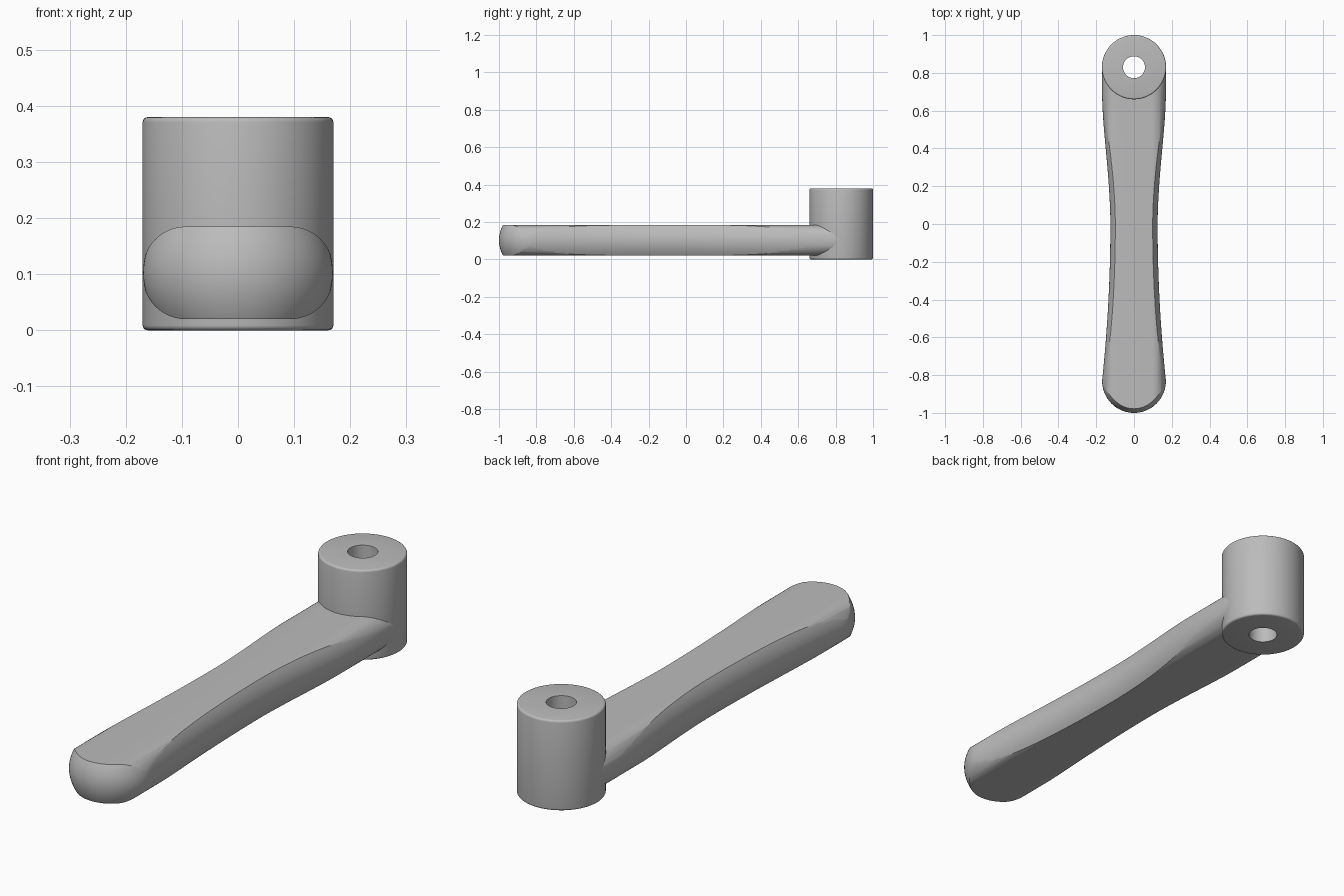
import bpy, bmesh, math
from mathutils import Vector

if "Cube" in bpy.data.objects:
    bpy.data.objects.remove(bpy.data.objects["Cube"])

R = 0.17                       # hub and grip-end radius
HUB_Y, TIP_Y = 0.83, -0.83     # centres of the two ends
MID_Z, HALF_H = 0.1025, 0.0825

metal = bpy.data.materials.new("grey metal")
metal.use_nodes = True
grey = (0.5, 0.5, 0.5, 1)
metal.diffuse_color = grey
metal.node_tree.nodes["Principled BSDF"].inputs["Base Color"].default_value = grey


def make(name, bm):
    bmesh.ops.recalc_face_normals(bm, faces=bm.faces)
    mesh = bpy.data.meshes.new(name)
    bm.to_mesh(mesh)
    bm.free()
    mesh.materials.append(metal)
    ob = bpy.data.objects.new(name, mesh)
    bpy.context.collection.objects.link(ob)
    return ob


def loft(name, rings):
    """Solid through rings of equal point count, capped at both ends."""
    bm = bmesh.new()
    loops = [[bm.verts.new(p) for p in ring] for ring in rings]
    n = len(loops[0])
    for a, b in zip(loops, loops[1:]):
        for i in range(n):
            j = (i + 1) % n
            bm.faces.new((a[i], a[j], b[j], b[i]))
    bm.faces.new(loops[0])
    bm.faces.new(loops[-1])
    return make(name, bm)


def activate(ob):
    bpy.ops.object.select_all(action='DESELECT')
    ob.select_set(True)
    bpy.context.view_layer.objects.active = ob


def boolean(ob, tool, operation):
    """Apply a boolean and remove its helper."""
    mod = ob.modifiers.new("cut", 'BOOLEAN')
    mod.operation, mod.object, mod.solver = operation, tool, 'EXACT'
    activate(ob)
    bpy.ops.object.modifier_apply(modifier=mod.name)
    bpy.data.objects.remove(tool)


def smooth(ob):
    activate(ob)
    bpy.ops.object.shade_smooth_by_angle(angle=math.radians(28))


def half_width(y):
    """Waisted planform of the arm, a little fuller towards the hub."""
    u = abs(y / HUB_Y)
    if y < 0:
        return 0.125 + 0.044 * u ** 2
    return 0.125 + 0.044 * math.sin(min(u / 0.85, 1) ** 1.7 * math.pi / 2)


def outline(t):
    """Arm outline at relative height t, bulging at mid height."""
    z = MID_Z + HALF_H * 1.05 * t
    inset = 0.029 * t * t
    steps = 48
    ys = [HUB_Y + (TIP_Y - HUB_Y) * i / steps for i in range(steps + 1)]
    side = [(half_width(y) - inset, y) for y in ys]
    r_tip = side[-1][0]
    length = R - 0.024 * t * t
    tip = [(r_tip * math.cos(a), TIP_Y - length * math.sin(a))
           for a in (math.pi * k / 40 for k in range(1, 40))]
    mirrored = [(-x, y) for x, y in reversed(side)]
    return [Vector((x, y, z)) for x, y in side + tip + mirrored]


# Arm: waisted body trimmed to a rounded bar section
arm = loft("arm", [outline(-1 + i / 8) for i in range(17)])

corner = 0.077
section = []
for q, (sx, sz) in enumerate([(1, 1), (-1, 1), (-1, -1), (1, -1)]):
    for k in range(13):
        a = math.pi / 2 * (q + k / 12)
        section.append((sx * (R - corner) + corner * math.cos(a),
                        MID_Z + sz * (HALF_H - corner) + corner * math.sin(a)))
bar = loft("bar_section", [[(x, y, z) for x, z in section] for y in (-1.2, 1.2)])
boolean(arm, bar, 'INTERSECT')


# Clear the arm out of the hub interior
def circle(r, z, n=96):
    return [(r * math.cos(2 * math.pi * i / n), HUB_Y + r * math.sin(2 * math.pi * i / n), z)
            for i in range(n)]


core = loft("hub_core", [circle(R - 0.006, -0.1), circle(R - 0.006, 0.5)])
boolean(arm, core, 'DIFFERENCE')
smooth(arm)

# Hub: cylinder with softened rims and a through bore
top, soft = 0.38, 0.009
arc = [math.pi / 2 * k / 4 for k in range(5)]
rims = [(R - soft + soft * math.sin(a), soft - soft * math.cos(a)) for a in arc]
rims += [(r, top - z) for r, z in reversed(rims)]
hub = loft("hub", [circle(r, z) for r, z in rims])
bore = loft("bore", [circle(0.058, -0.1), circle(0.058, 0.5)])
boolean(hub, bore, 'DIFFERENCE')
smooth(hub)
